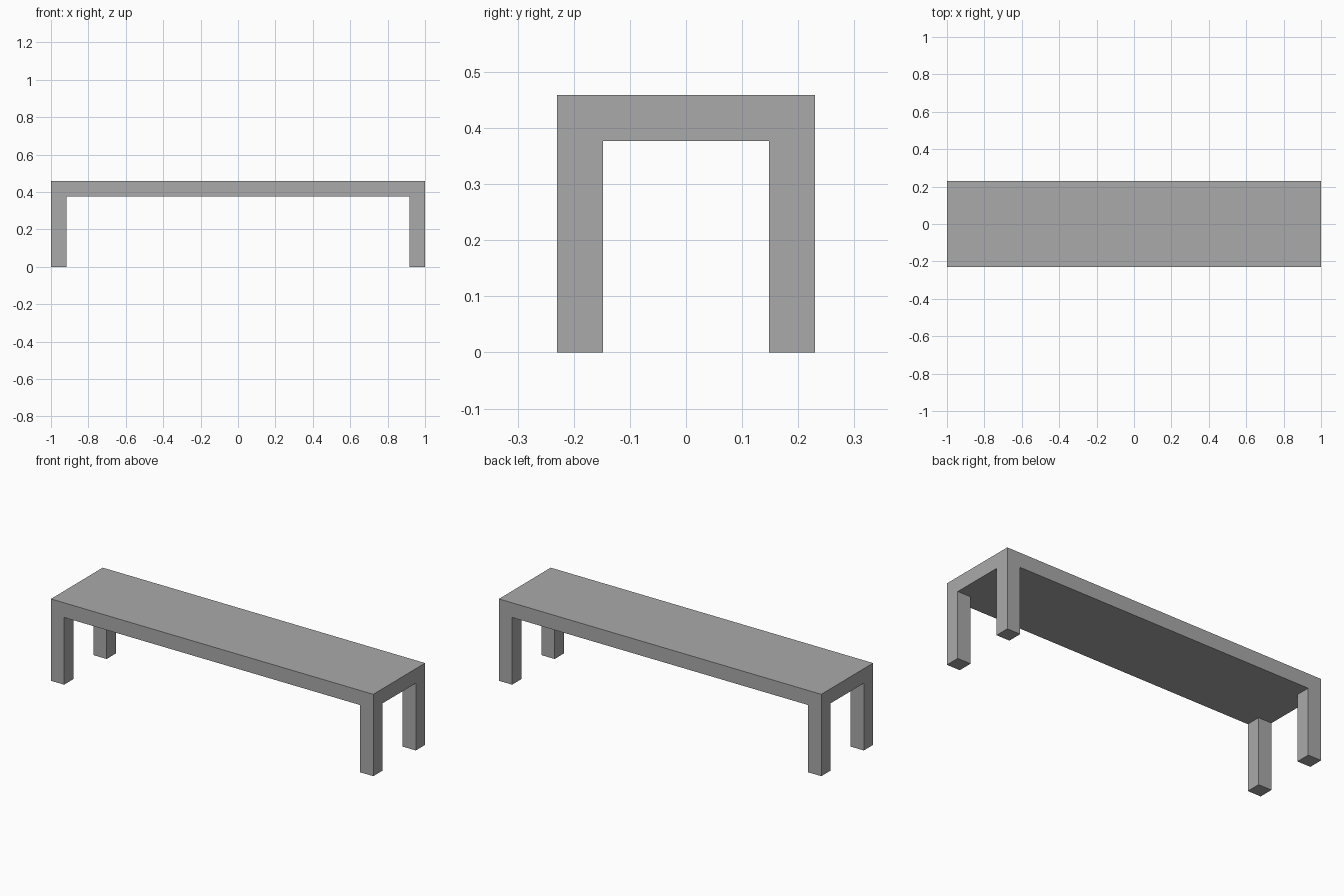
import bpy
import bmesh
import math
from mathutils import Vector

cube = bpy.data.objects.get("Cube")
if cube:
    bpy.data.objects.remove(cube, do_unlink=True)

LENGTH, DEPTH, HEIGHT = 2.0, 0.459, 0.459
THICK = 0.082  # top thickness and leg width

# Plain grey material
grey = bpy.data.materials.new("plain_grey")
grey.use_nodes = True
colour = (0.4, 0.4, 0.4, 1)
grey.diffuse_color = colour
grey.node_tree.nodes["Principled BSDF"].inputs["Base Color"].default_value = colour

# Top slab
bm = bmesh.new()
bmesh.ops.create_cube(bm, size=1)
bmesh.ops.scale(bm, verts=bm.verts, vec=(LENGTH, DEPTH, THICK))
bmesh.ops.translate(bm, verts=bm.verts, vec=(0, 0, HEIGHT - THICK / 2))

# Cut lines that mark out the four leg squares
inner_x, inner_y = LENGTH / 2 - THICK, DEPTH / 2 - THICK
for axis, offset in ((Vector((1, 0, 0)), inner_x), (Vector((0, 1, 0)), inner_y)):
    for side in (-1, 1):
        bmesh.ops.bisect_plane(bm, geom=bm.verts[:] + bm.edges[:] + bm.faces[:],
                               plane_co=axis * offset * side, plane_no=axis)

# Legs drawn down from the corners of the underside
bm.normal_update()
corners = []
for face in bm.faces:
    c = face.calc_center_median()
    if face.normal.z < -0.5 and abs(c.x) > inner_x and abs(c.y) > inner_y:
        corners.append(face)
legs = bmesh.ops.extrude_discrete_faces(bm, faces=corners)["faces"]
for face in legs:
    for vert in face.verts:
        vert.co.z = 0

# Merge the flat areas and finish
bmesh.ops.remove_doubles(bm, verts=bm.verts, dist=0.0001)
bmesh.ops.dissolve_limit(bm, angle_limit=math.radians(1), verts=bm.verts, edges=bm.edges)
bmesh.ops.recalc_face_normals(bm, faces=bm.faces)

mesh = bpy.data.meshes.new("bench")
bm.to_mesh(mesh)
bm.free()
mesh.materials.append(grey)
bench = bpy.data.objects.new("bench", mesh)
bpy.context.collection.objects.link(bench)
